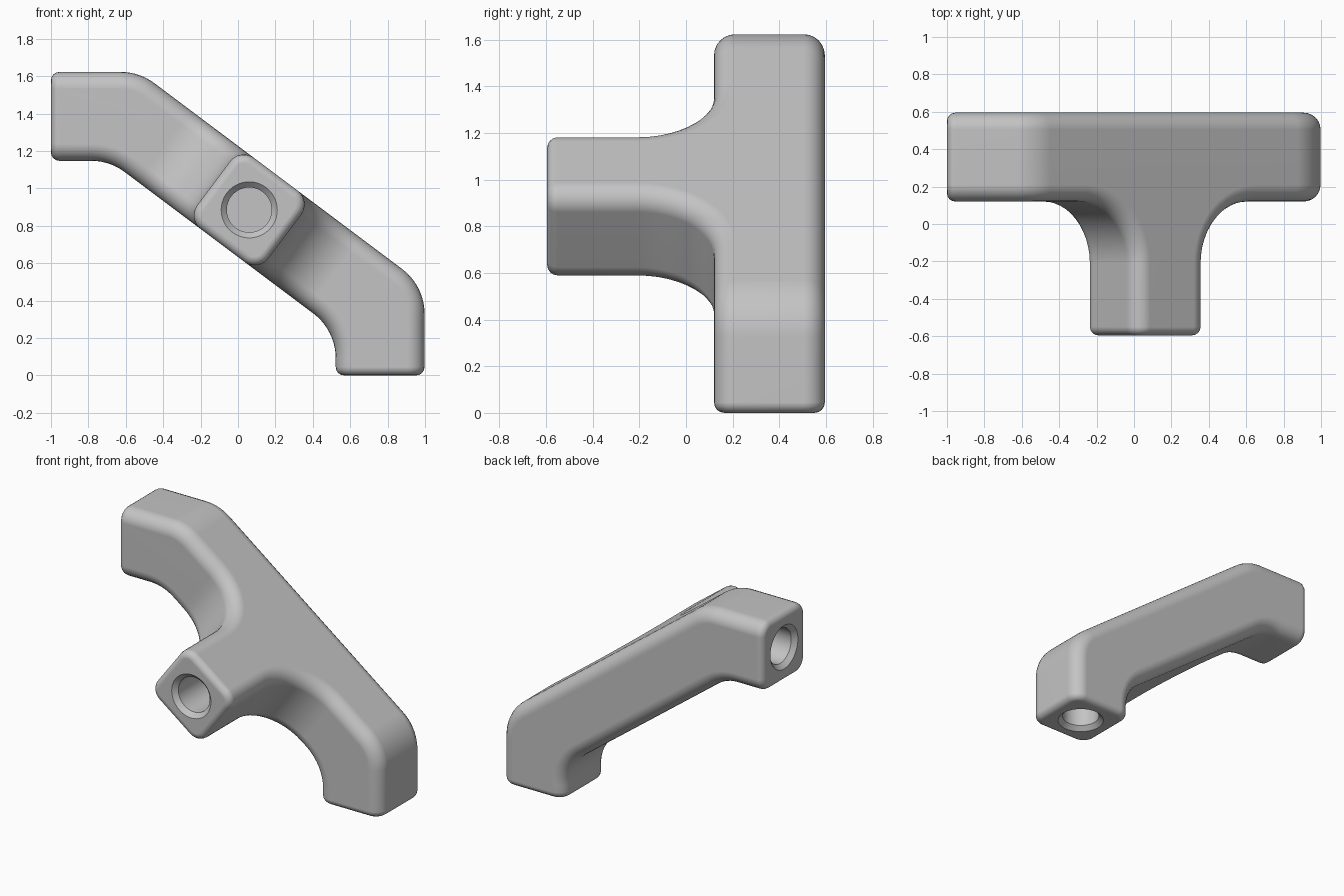
import bpy, bmesh, math
from mathutils import Vector

if "Cube" in bpy.data.objects:
    bpy.data.objects.remove(bpy.data.objects["Cube"])

# Main dimensions
H = 0.2375                      # half the square section
FRONT, BACK, TIP = 0.12, 0.595, -0.595
MID = (FRONT + BACK) / 2
TOP_Z, LOW_X = 1.385, 0.76      # centre lines of the two end arms
C = Vector((0.06, 0.885))       # centre of the sloped arm, as x and z
ALONG, ACROSS = Vector((0.8, -0.6)), Vector((0.6, 0.8))
BEND, WEB = 0.3, 0.33           # bend radius, branch fillet radius


def at(p, y):
    return Vector((p.x, y, p.y))


def rounded(p0, corner, p1, radius, steps=10):
    """Arc that replaces a corner between two straight lines."""
    a, b = (p0 - corner).normalized(), (p1 - corner).normalized()
    half = a.angle(b) / 2
    centre = corner + (a + b).normalized() * radius / math.sin(half)
    start = corner + a * radius / math.tan(half) - centre
    end = corner + b * radius / math.tan(half) - centre
    sweep = start.angle(end)
    return [centre + (start * math.sin(sweep * (1 - i / steps)) + end * math.sin(sweep * i / steps))
            / math.sin(sweep) for i in range(steps + 1)]


def arm_outline(side):
    """Upper and lower point runs along one side of the bent bar."""
    base = C + ACROSS * side
    high, low = Vector((-1, TOP_Z + side)), Vector((LOW_X + side, 0))
    a = base + ALONG * ((base.y - high.y) / 0.6)
    b = base + ALONG * ((low.x - base.x) / 0.8)
    return [high] + rounded(high, a, b, BEND), rounded(a, b, low, BEND) + [low]


def branch_edge(side, direction):
    """Fillet from the bar into the branch, then straight to its tip."""
    pts = []
    for i in range(13):
        t = math.pi / 2 * i / 12
        pts.append((H + WEB - WEB * math.sin(t), FRONT - WEB + WEB * math.cos(t)))
    pts.append((H, TIP))
    return [at(C + ALONG * s * direction + ACROSS * side, y) for s, y in pts]


bm = bmesh.new()


def face(points):
    bm.faces.new([bm.verts.new(p) for p in points])


def strip(run_a, run_b):
    for i in range(len(run_a) - 1):
        face([run_a[i], run_a[i + 1], run_b[i + 1], run_b[i]])


def run(points, y):
    return [at(p, y) for p in points]


# Bent bar and branch as one closed shell
uo, lo = arm_outline(H)
ui, li = arm_outline(-H)
edges = {(s, d): branch_edge(s, d) for s in (H, -H) for d in (1, -1)}
face(run(uo + lo, BACK) + run(ui + li, BACK)[::-1])
for upper, lower, side in ((uo, lo, H), (ui, li, -H)):
    for part in (upper, lower):
        strip(run(part, FRONT), run(part, BACK))
    face([at(upper[-1], BACK), at(lower[0], BACK), at(lower[0], FRONT)]
         + edges[side, 1] + edges[side, -1][::-1] + [at(upper[-1], FRONT)])
face(run(uo, FRONT) + [edges[H, -1][0], edges[-H, -1][0]] + run(ui, FRONT)[::-1])
face([edges[H, 1][0]] + run(lo, FRONT) + run(li, FRONT)[::-1] + [edges[-H, 1][0]])
for d in (1, -1):
    strip(edges[H, d], edges[-H, d])
for o, i in ((uo[0], ui[0]), (lo[-1], li[-1])):
    face([at(o, FRONT), at(o, BACK), at(i, BACK), at(i, FRONT)])
face([edges[H, 1][-1], edges[H, -1][-1], edges[-H, -1][-1], edges[-H, 1][-1]])
bmesh.ops.remove_doubles(bm, verts=bm.verts, dist=0.0005)
bmesh.ops.recalc_face_normals(bm, faces=bm.faces)


def on_end(e):
    return any(all(abs(v.co[axis] - value) < 0.001 for v in e.verts)
               for axis, value in ((0, -1), (1, TIP), (2, 0)))


# Wide rounding on the long edges, narrow rounding on the end rims
long_edges = [e for e in bm.edges if e.calc_face_angle(0) > 0.7 and not on_end(e)]
bmesh.ops.bevel(bm, geom=long_edges, offset=0.09, offset_type='OFFSET', segments=6,
                profile=0.5, affect='EDGES', clamp_overlap=False)
bmesh.ops.bevel(bm, geom=[e for e in bm.edges if on_end(e)], offset=0.045, offset_type='OFFSET',
                segments=4, profile=0.5, affect='EDGES', clamp_overlap=False)
bmesh.ops.recalc_face_normals(bm, faces=bm.faces)

grey = bpy.data.materials.new("plain grey")
grey.use_nodes = True
grey.diffuse_color = (0.55, 0.55, 0.55, 1)
grey.node_tree.nodes["Principled BSDF"].inputs["Base Color"].default_value = grey.diffuse_color


def make_object(name, mesh_data):
    mesh = bpy.data.meshes.new(name)
    mesh_data.to_mesh(mesh)
    mesh_data.free()
    mesh.materials.append(grey)
    obj = bpy.data.objects.new(name, mesh)
    bpy.context.collection.objects.link(obj)
    return obj


body = make_object("tee_body", bm)
bpy.context.view_layer.objects.active = body
body.select_set(True)


def socket_cutter(centre, inward):
    """Turned bore with a chamfered mouth."""
    cut = bmesh.new()
    profile = [(0.18, -0.03), (0.12, 0.03), (0.12, 0.35)]
    turn = Vector((0, 0, 1)).rotation_difference(Vector(inward)).to_matrix()
    rings = []
    for r, depth in profile:
        rings.append([cut.verts.new(Vector(centre) + turn @ Vector(
            (r * math.cos(a), r * math.sin(a), depth)))
            for a in (math.tau * k / 48 for k in range(48))])
    for low, high in zip(rings, rings[1:]):
        for k in range(48):
            cut.faces.new([low[k - 1], low[k], high[k], high[k - 1]])
    cut.faces.new(rings[0])
    cut.faces.new(rings[-1])
    bmesh.ops.recalc_face_normals(cut, faces=cut.faces)
    return make_object("socket_cutter", cut)


# Round sockets in the three ends
for centre, inward in (((-1, MID, TOP_Z), (1, 0, 0)),
                       ((LOW_X, MID, 0), (0, 0, 1)),
                       ((C.x, TIP, C.y), (0, 1, 0))):
    cutter = socket_cutter(centre, inward)
    cutter.hide_render = True
    mod = body.modifiers.new("socket", 'BOOLEAN')
    mod.operation, mod.solver, mod.object = 'DIFFERENCE', 'EXACT', cutter
    bpy.ops.object.modifier_apply(modifier=mod.name)
    bpy.data.objects.remove(cutter)

bpy.ops.object.shade_smooth_by_angle(angle=math.radians(30))
body.modifiers.new("even_shading", 'WEIGHTED_NORMAL').keep_sharp = True
